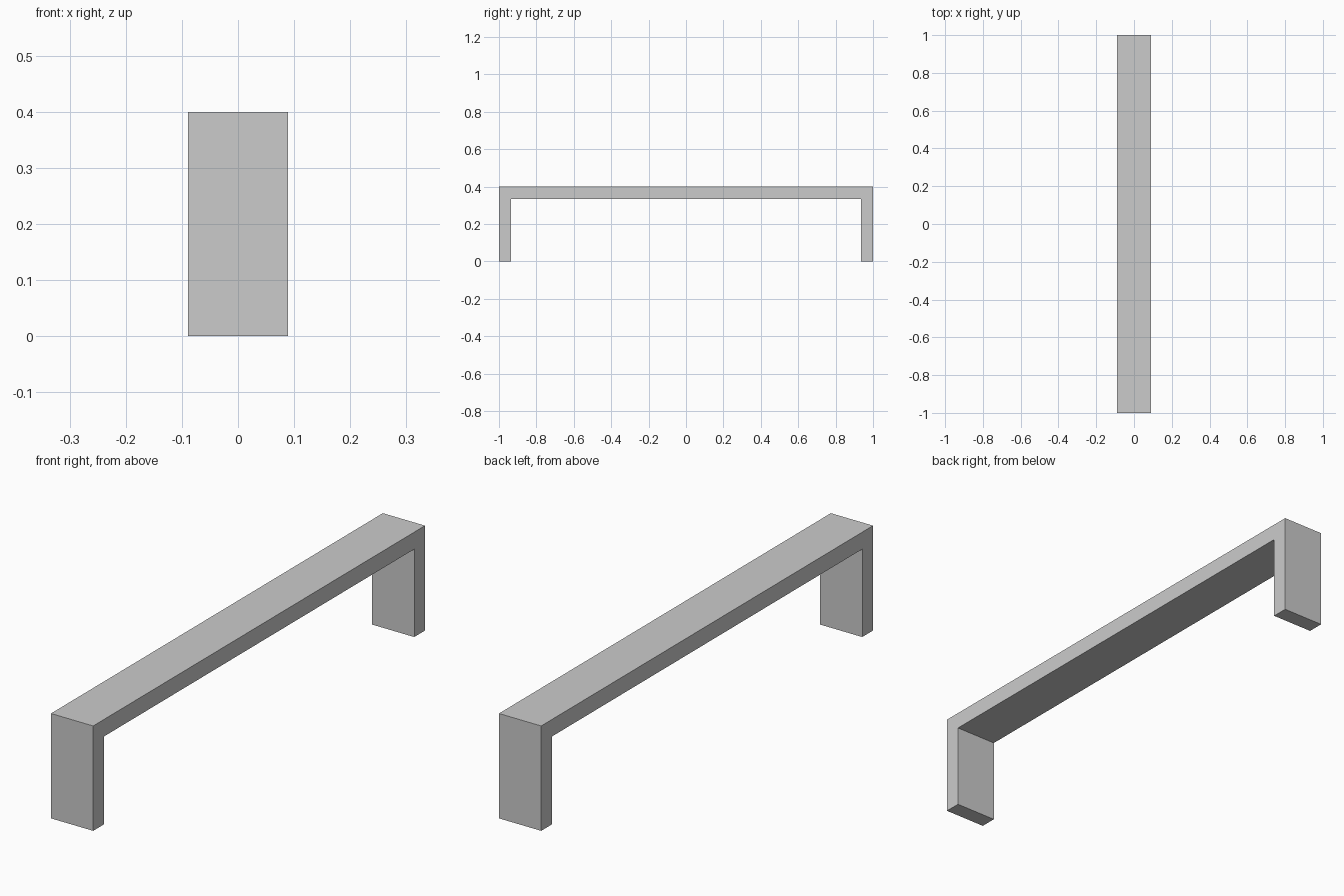
import bpy
import bmesh

if "Cube" in bpy.data.objects:
    bpy.data.objects.remove(bpy.data.objects["Cube"])

HALF_WIDTH, HALF_LENGTH, HEIGHT, THICK = 0.089, 1.0, 0.40, 0.065

# U-shaped side profile (y, z): two legs joined by a flat top bar
inner, under = HALF_LENGTH - THICK, HEIGHT - THICK
half = [(HALF_LENGTH, HEIGHT), (HALF_LENGTH, 0), (inner, 0), (inner, under)]
profile = half + [(-y, z) for y, z in reversed(half)]

# Extrude the profile across the width
bm = bmesh.new()
face = bm.faces.new([bm.verts.new((-HALF_WIDTH, y, z)) for y, z in profile])
result = bmesh.ops.extrude_face_region(bm, geom=[face], use_keep_orig=True)
new_verts = [g for g in result["geom"] if isinstance(g, bmesh.types.BMVert)]
bmesh.ops.translate(bm, verts=new_verts, vec=(2 * HALF_WIDTH, 0, 0))
bmesh.ops.recalc_face_normals(bm, faces=bm.faces)

mesh = bpy.data.meshes.new("bar_handle")
bm.to_mesh(mesh)
bm.free()
bpy.context.collection.objects.link(bpy.data.objects.new("bar_handle", mesh))
